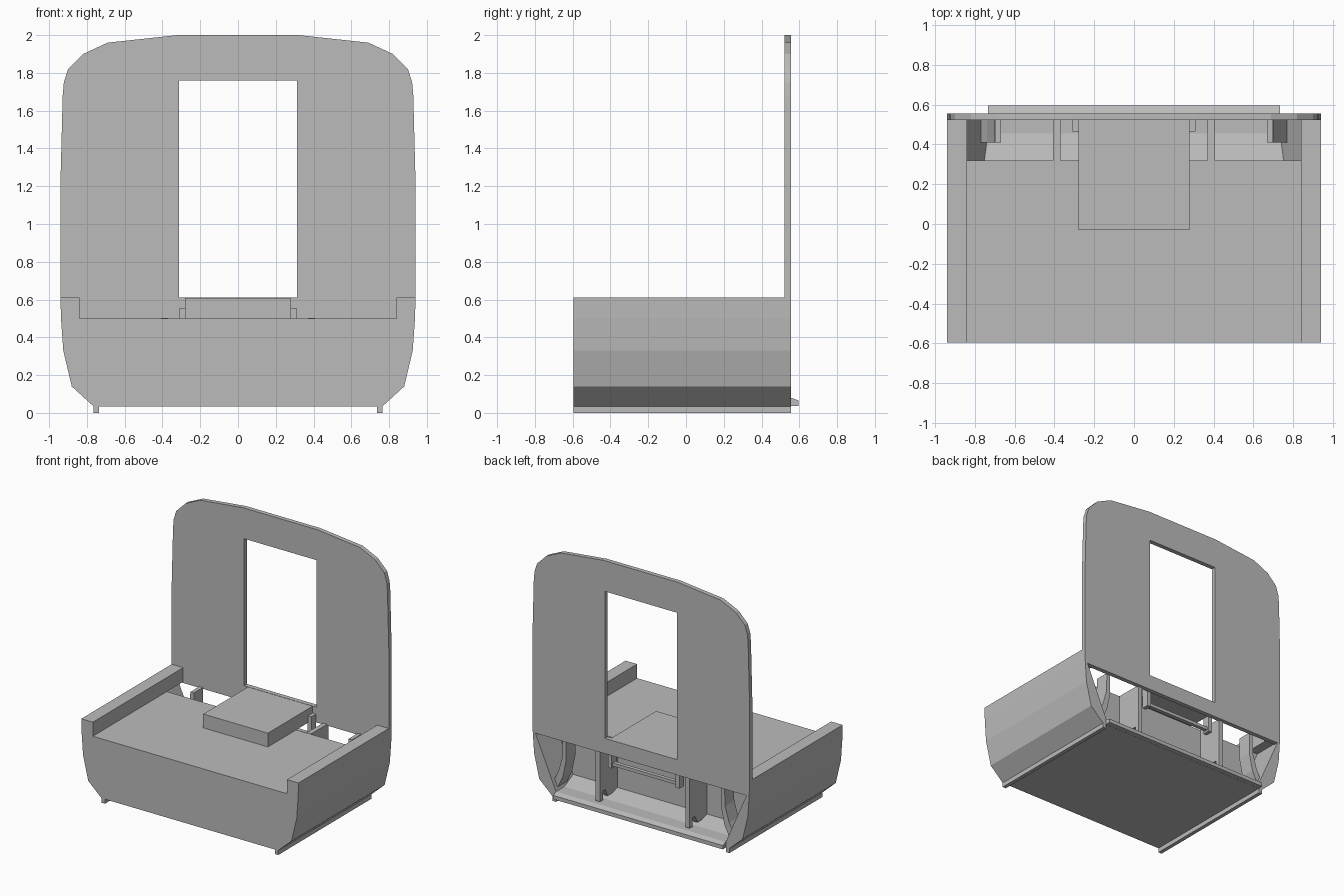
import bpy, bmesh

if "Cube" in bpy.data.objects:
    bpy.data.objects.remove(bpy.data.objects["Cube"])

grey = bpy.data.materials.new("plain grey")
grey.diffuse_color = (0.5, 0.5, 0.5, 1)
grey.use_nodes = True
grey.node_tree.nodes["Principled BSDF"].inputs["Base Color"].default_value = grey.diffuse_color


def finish(name, bm):
    bmesh.ops.recalc_face_normals(bm, faces=bm.faces)
    me = bpy.data.meshes.new(name)
    bm.to_mesh(me)
    bm.free()
    me.materials.append(grey)
    ob = bpy.data.objects.new(name, me)
    bpy.context.collection.objects.link(ob)
    return ob


def extrude(name, loops, axis, a, b):
    """Extrude an outline (plus optional hole loops) along 'x' or 'y'."""
    bm = bmesh.new()
    put = (lambda p: (p[0], a, p[1])) if axis == 'y' else (lambda p: (a, p[0], p[1]))
    edges = []
    for loop in loops:
        vs = [bm.verts.new(put(p)) for p in loop]
        if len(loops) == 1:
            bm.faces.new(vs)
        else:
            edges += [bm.edges.new((vs[i - 1], vs[i])) for i in range(len(vs))]
    if edges:
        bmesh.ops.triangle_fill(bm, edges=edges, use_beauty=True)
    res = bmesh.ops.extrude_face_region(bm, geom=bm.faces[:])
    off = (0, b - a, 0) if axis == 'y' else (b - a, 0, 0)
    bmesh.ops.translate(bm, vec=off,
                        verts=[v for v in res['geom'] if isinstance(v, bmesh.types.BMVert)])
    return finish(name, bm)


def box(name, x0, x1, y0, y1, z0, z1):
    return extrude(name, [[(x0, z0), (x1, z0), (x1, z1), (x0, z1)]], 'y', y0, y1)


def mirror_loop(half):
    return half + [(-x, z) for x, z in reversed(half)]


# lower hull outline (right side, bottom to top)
hull = [(0.765, 0.035), (0.88, 0.14), (0.925, 0.33), (0.937, 0.5)]
extrude("front_body", [mirror_loop(hull)], 'y', -0.595, 0.32)

# upright rear panel with window opening
panel = [(0.92, 0.49), (0.937, 0.5), (0.94, 0.61), (0.94, 1.22), (0.928, 1.68),
         (0.922, 1.75), (0.9, 1.82), (0.82, 1.9), (0.69, 1.96), (0.32, 2.0)]
window = [(0.312, 0.61), (0.312, 1.76)]
extrude("rear_panel", [mirror_loop(panel), mirror_loop(window)], 'y', 0.522, 0.557)

# centre block on the deck
box("centre_block", -0.28, 0.28, -0.03, 0.522, 0.5, 0.608)

# recess floor with sill
extrude("recess_floor", [[(0.32, 0.035), (0.557, 0.035), (0.557, 0.08),
                          (0.455, 0.08), (0.32, 0.12)]], 'x', -0.765, 0.765)
extrude("rear_sill", [[(0.557, 0.036), (0.595, 0.036), (0.595, 0.066),
                       (0.557, 0.08)]], 'x', -0.735, 0.735)

# cross bar inside the recess
box("cross_bar", -0.28, 0.28, 0.48, 0.51, 0.385, 0.41)

for s, side in ((1, "right"), (-1, "left")):
    def flip(pts):
        return [(s * x, z) for x, z in pts]

    # raised side rail
    extrude(side + "_rail", [flip([(0.84, 0.5), (0.937, 0.5), (0.94, 0.61), (0.84, 0.61)])],
            'y', -0.595, 0.522)
    # side shell behind the body
    extrude(side + "_rear_shell", [flip(hull + [(0.918, 0.5), (0.735, 0.08), (0.735, 0.035)])],
            'y', 0.32, 0.557)
    # runner foot
    box(side + "_runner", s * 0.735, s * 0.765, -0.595, 0.557, 0, 0.036)
    # curved brace
    extrude(side + "_curved_brace",
            [flip([(0.67, 0.5), (0.67, 0.33), (0.7, 0.19), (0.755, 0.08),
                   (0.79, 0.12), (0.74, 0.22), (0.705, 0.34), (0.7, 0.5)])],
            'y', 0.41, 0.524)
    # upright rib with notched foot
    extrude(side + "_rib", [[(0.32, 0.1), (0.44, 0.1), (0.47, 0.16), (0.5, 0.16), (0.5, 0.09),
                             (0.535, 0.09), (0.535, 0.5), (0.32, 0.502)]],
            'x', s * 0.37, s * 0.407)
    # bar bracket
    box(side + "_bracket", s * 0.278, s * 0.31, 0.465, 0.524, 0.37, 0.555)
